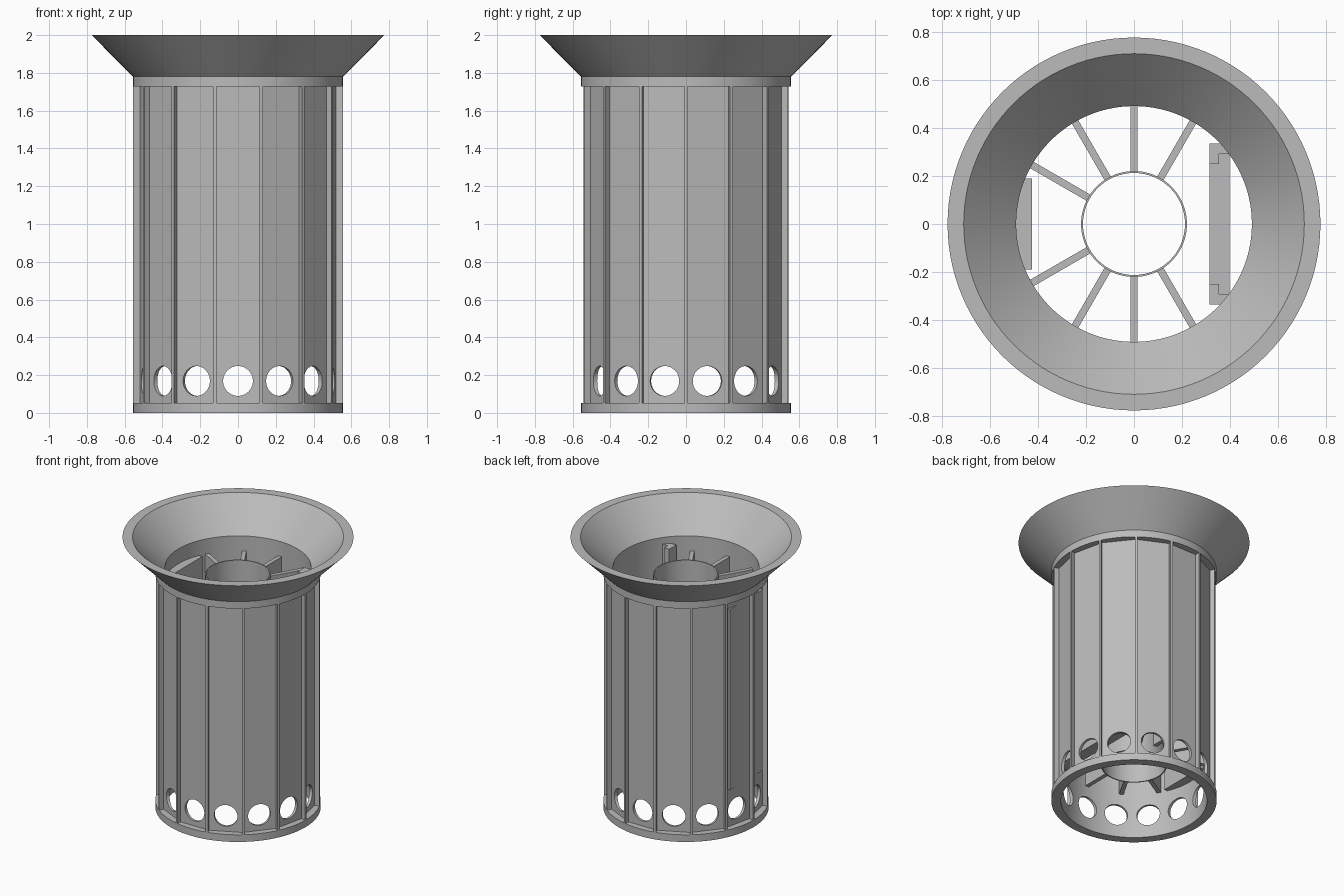
import bpy
import bmesh
from math import cos, sin, radians, tau, pi
from mathutils import Matrix, Vector

if "Cube" in bpy.data.objects:
    bpy.data.objects.remove(bpy.data.objects["Cube"])

SIDES = 14          # flat panels around the body
SEGMENTS = 112      # smoothness of the round parts
WALL = 0.49         # inner radius of the body
RADIUS = 0.555      # outer radius of the body

grey = bpy.data.materials.new("plain grey")
grey.use_nodes = True
COLOUR = (0.5, 0.5, 0.5, 1)
grey.diffuse_color = COLOUR
grey.node_tree.nodes["Principled BSDF"].inputs["Base Color"].default_value = COLOUR


def finish(name, bm):
    bmesh.ops.recalc_face_normals(bm, faces=bm.faces)
    mesh = bpy.data.meshes.new(name)
    bm.to_mesh(mesh)
    bm.free()
    mesh.materials.append(grey)
    obj = bpy.data.objects.new(name, mesh)
    bpy.context.collection.objects.link(obj)
    return obj


def select(obj):
    bpy.ops.object.select_all(action="DESELECT")
    obj.select_set(True)
    bpy.context.view_layer.objects.active = obj


def smooth(obj):
    select(obj)
    bpy.ops.object.shade_smooth_by_angle(angle=radians(20))


def revolve(name, profile):
    """Closed ring from a closed (radius, height) profile."""
    bm = bmesh.new()
    rings = []
    for i in range(SEGMENTS):
        a = tau * i / SEGMENTS
        rings.append([bm.verts.new((r * cos(a), r * sin(a), z)) for r, z in profile])
    n = len(profile)
    for i in range(SEGMENTS):
        here, there = rings[i], rings[(i + 1) % SEGMENTS]
        for j in range(n):
            k = (j + 1) % n
            bm.faces.new((here[j], there[j], there[k], here[k]))
    return finish(name, bm)


def add_box(bm, low, high, turn=0.0):
    """Box between two corners, turned about the z axis."""
    low, high = Vector(low), Vector(high)
    matrix = (Matrix.Rotation(turn, 4, "Z") @ Matrix.Translation((low + high) / 2)
              @ Matrix.Diagonal((*(high - low), 1)))
    bmesh.ops.create_cube(bm, size=1, matrix=matrix)


def add_prism(bm, outline, bottom, top):
    face = bm.faces.new([bm.verts.new((x, y, bottom)) for x, y in outline])
    geom = bmesh.ops.extrude_face_region(bm, geom=[face])["geom"]
    verts = [g for g in geom if isinstance(g, bmesh.types.BMVert)]
    bmesh.ops.translate(bm, verts=verts, vec=(0, 0, top - bottom))


def cut(target, cutter):
    mod = target.modifiers.new("cut", "BOOLEAN")
    mod.operation = "DIFFERENCE"
    mod.solver = "EXACT"
    mod.object = cutter
    select(target)
    bpy.ops.object.modifier_apply(modifier=mod.name)
    bpy.data.objects.remove(cutter)


# Body with flared funnel on top
body = revolve("funnel_body", [(WALL, 0), (RADIUS, 0), (RADIUS, 1.78),
                               (0.775, 2), (0.708, 2), (WALL, 1.78)])

# Flat recessed panels, leaving thin ribs between them
panels = bmesh.new()
holes = bmesh.new()
for i in range(SIDES):
    a = -pi / 2 + tau * i / SIDES
    add_box(panels, (0.507, -0.115, 0.053), (0.62, 0.115, 1.728), a)
    spot = Matrix.Rotation(a, 4, "Z") @ Matrix.Translation((0.5, 0, 0.169))
    bmesh.ops.create_cone(holes, cap_ends=True, segments=40, radius1=0.079,
                          radius2=0.079, depth=0.2,
                          matrix=spot @ Matrix.Rotation(pi / 2, 4, "Y"))
cut(body, finish("panel_cutter", panels))
# Round holes near the foot
cut(body, finish("hole_cutter", holes))
smooth(body)

# Central tube
smooth(revolve("inner_tube", [(0.212, 0.27), (0.22, 0.27), (0.22, 1.73), (0.212, 1.73)]))

# Radial fins joining the tube to the wall
fins = bmesh.new()
for degrees in (60, 90, 120, 150, 210, 240, 270, 300):
    add_box(fins, (0.217, -0.015, 0.33), (0.495, 0.015, 1.67), radians(degrees))
finish("radial_fins", fins)

# Flat pad on one side of the inner wall
pad = bmesh.new()
add_box(pad, (-0.495, -0.19, 0.33), (-0.425, 0.19, 1.67))
finish("wall_pad", pad)

# Slotted holder opposite the pad: two posts and a floor
holder = bmesh.new()
post = [(0.313, 0.25), (0.354, 0.25), (0.354, 0.29),
        (0.398, 0.29), (0.362, 0.335), (0.313, 0.335)]
for side in (1, -1):
    add_prism(holder, [(x, y * side) for x, y in post], 0.27, 1.73)
add_box(holder, (0.313, -0.29, 0.27), (0.398, 0.29, 0.33))
finish("slotted_holder", holder)
